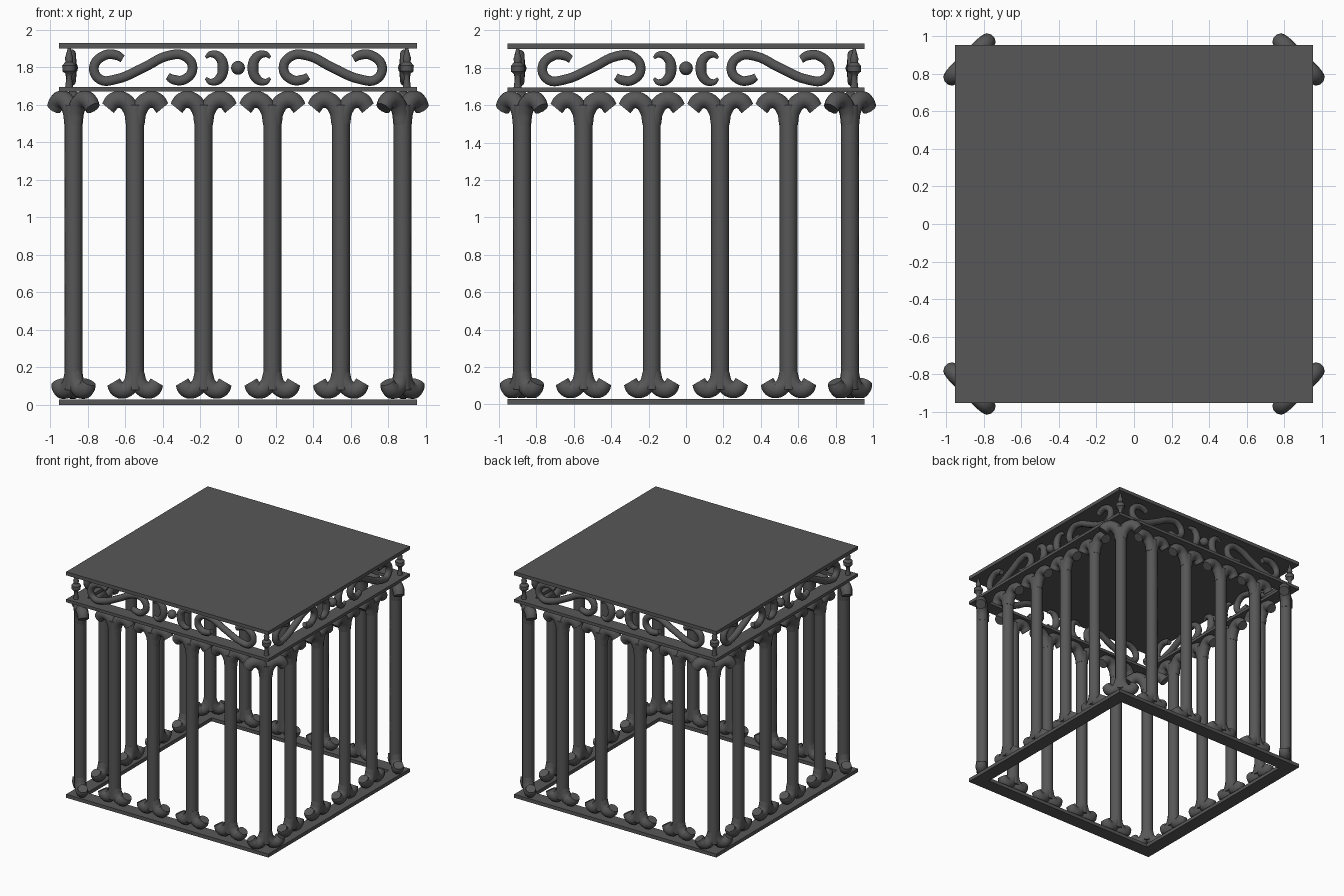
import bpy, bmesh, math
from mathutils import Matrix, Vector

if "Cube" in bpy.data.objects:
    bpy.data.objects.remove(bpy.data.objects["Cube"])

iron = bpy.data.materials.new("dark iron")
iron.diffuse_color = (0.095, 0.095, 0.095, 1)
iron.use_nodes = True
iron.node_tree.nodes["Principled BSDF"].inputs["Base Color"].default_value = iron.diffuse_color


def add(name, mesh, loc=(0, 0, 0), rot=0.0):
    ob = bpy.data.objects.new(name, mesh)
    ob.location = loc
    ob.rotation_euler = (0, 0, rot)
    bpy.context.collection.objects.link(ob)
    return ob


def finish(mesh, angle=40):
    mesh.materials.clear()
    mesh.materials.append(iron)
    if angle:
        mesh.shade_smooth()
        mesh.set_sharp_from_angle(angle=math.radians(angle))
    return mesh


def tubes(name, paths, sides_res=3):
    """Swept round bars in the local XZ plane; each path is a list of (x, z, radius)."""
    cu = bpy.data.curves.new(name, 'CURVE')
    cu.dimensions = '3D'
    cu.bevel_depth = 1.0
    cu.bevel_resolution = sides_res
    cu.resolution_u = 5
    cu.use_fill_caps = True
    for path in paths:
        sp = cu.splines.new('BEZIER')
        sp.bezier_points.add(len(path) - 1)
        for p, (x, z, r) in zip(sp.bezier_points, path):
            p.co = (x, 0, z)
            p.radius = r
            p.handle_left_type = p.handle_right_type = 'AUTO'
    ob = add(name + "_tmp", cu)
    dg = bpy.context.evaluated_depsgraph_get()
    mesh = bpy.data.meshes.new_from_object(ob.evaluated_get(dg))
    mesh.name = name
    bpy.data.objects.remove(ob)
    return finish(mesh)


def flip(path):
    return [(-x, z, r) for x, z, r in path]


def lathe(name, profile, n=12):
    """Turned part around z from (radius, height) points."""
    bm = bmesh.new()
    vs = [bm.verts.new((r, 0, z)) for r, z in profile]
    es = [bm.edges.new(e) for e in zip(vs, vs[1:])]
    bmesh.ops.spin(bm, geom=vs + es, cent=(0, 0, 0), axis=(0, 0, 1),
                   angle=2 * math.pi, steps=n, use_duplicate=False)
    bmesh.ops.remove_doubles(bm, verts=bm.verts, dist=1e-4)
    bmesh.ops.recalc_face_normals(bm, faces=bm.faces)
    me = bpy.data.meshes.new(name)
    bm.to_mesh(me)
    bm.free()
    return finish(me)


def plate(name, half, z0, z1, hole=None):
    """Square plate, with an optional square opening."""
    bm = bmesh.new()
    bmesh.ops.create_grid(bm, x_segments=1, y_segments=1, size=half)
    if hole:
        f = bm.faces[:]
        bmesh.ops.inset_region(bm, faces=f, thickness=half - hole, use_boundary=True)
        bmesh.ops.delete(bm, geom=f, context='FACES')
    ex = bmesh.ops.extrude_face_region(bm, geom=bm.faces[:], use_keep_orig=True)
    top = [g for g in ex["geom"] if isinstance(g, bmesh.types.BMVert)]
    bmesh.ops.translate(bm, verts=bm.verts, vec=(0, 0, z0))
    bmesh.ops.translate(bm, verts=top, vec=(0, 0, z1 - z0))
    bmesh.ops.recalc_face_normals(bm, faces=bm.faces)
    me = bpy.data.meshes.new(name)
    bm.to_mesh(me)
    bm.free()
    add(name, finish(me, 0))


# Base ring, upper ring and solid roof
plate("base_frame", 0.955, 0.0, 0.03, 0.79)
plate("upper_frame", 0.955, 1.67, 1.695, 0.79)
plate("roof", 0.955, 1.90, 1.93)

# Bar: straight shaft with drooping arms on top and upturned feet below
shaft = [(0, 0.08, 0.048), (0, 1.60, 0.048)]
arm = [(0.008, 1.50, 0.044), (0.022, 1.575, 0.046), (0.065, 1.624, 0.047),
       (0.112, 1.622, 0.047), (0.145, 1.582, 0.042)]
foot = [(0.006, 0.17, 0.044), (0.026, 0.105, 0.046), (0.065, 0.078, 0.047),
        (0.095, 0.088, 0.047), (0.115, 0.122, 0.04)]
bar = tubes("bar", [shaft, arm, flip(arm), foot, flip(foot)])

# Frieze: S scrolls and crescents
r = 0.027
scroll = [(-0.615, 1.845, 0.022), (-0.65, 1.865, r), (-0.715, 1.862, r), (-0.768, 1.80, r),
          (-0.735, 1.735, r), (-0.655, 1.735, r), (-0.50, 1.80, r), (-0.37, 1.862, r),
          (-0.285, 1.86, r), (-0.242, 1.795, r), (-0.285, 1.735, r), (-0.345, 1.735, r),
          (-0.375, 1.752, 0.02)]
crescent = [(-0.172, 1.852, 0.008), (-0.145, 1.87, 0.018), (-0.10, 1.855, 0.027),
            (-0.08, 1.797, 0.031), (-0.10, 1.738, 0.027), (-0.145, 1.722, 0.018),
            (-0.172, 1.742, 0.008)]
scrolls = tubes("scrolls", [scroll, flip(scroll)])
crescents = tubes("crescents", [crescent, flip(crescent)])
ball = lathe("frieze_ball", [(0.037 * math.sin(math.pi * i / 8), -0.037 * math.cos(math.pi * i / 8))
                             for i in range(9)])
spindle = lathe("corner_spindle", [(0, 1.69), (0.022, 1.69), (0.014, 1.75), (0.02, 1.765),
                                   (0.036, 1.78), (0.037, 1.81), (0.02, 1.828), (0.022, 1.85),
                                   (0.012, 1.88), (0.008, 1.905), (0, 1.905)])

# Four sides, each turned a quarter
for k, side in enumerate(("front", "right", "back", "left")):
    a = k * math.pi / 2
    turn = Matrix.Rotation(a, 3, 'Z')
    at = lambda x, y, z=0: turn @ Vector((x, y, z))
    for i, x in enumerate((-0.548, -0.183, 0.183, 0.548)):
        add(f"{side}_bar_{i + 1}", bar, at(x, -0.88), a)
    add(f"{side}_corner_bar", bar, at(-0.877, -0.877), a - math.pi / 4)
    add(f"{side}_scrolls", scrolls, at(0, -0.89), a)
    add(f"{side}_crescents", crescents, at(0, -0.89), a)
    add(f"{side}_ball", ball, at(0, -0.89, 1.797), a)
    add(f"{side}_spindle", spindle, at(-0.9, -0.9), a)
